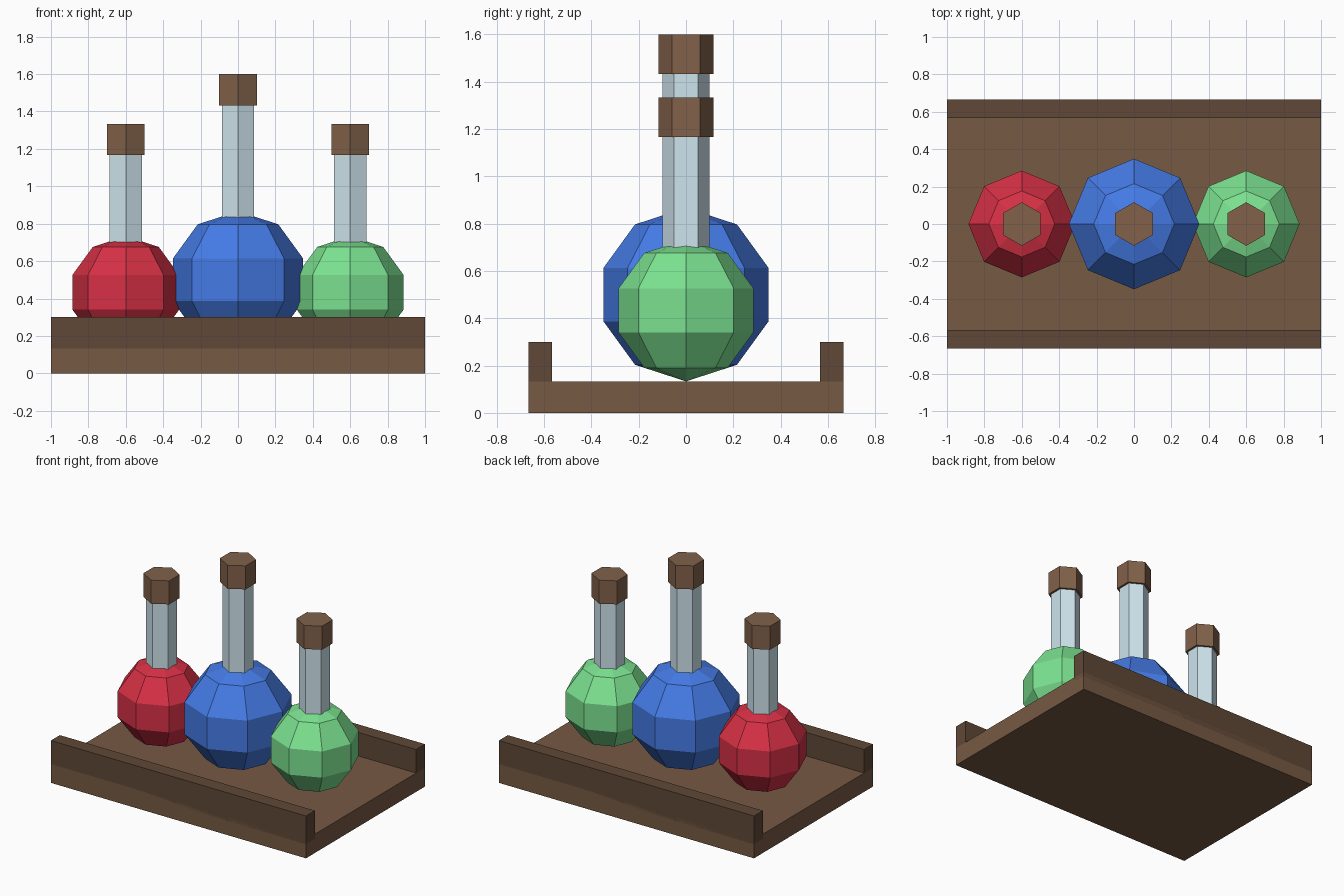
import bpy, bmesh
from mathutils import Matrix, Vector

if "Cube" in bpy.data.objects:
    bpy.data.objects.remove(bpy.data.objects["Cube"])


def material(name, rgb):
    m = bpy.data.materials.new(name)
    m.diffuse_color = (*rgb, 1)
    m.use_nodes = True
    m.node_tree.nodes["Principled BSDF"].inputs["Base Color"].default_value = m.diffuse_color
    return m


TRAY = material("tray_wood", (0.18, 0.10, 0.055))
RAIL = material("rail_wood", (0.115, 0.065, 0.038))
CORK = material("cork", (0.22, 0.12, 0.068))
GLASS = material("glass", (0.62, 0.78, 0.85))
RED = material("red_liquid", (0.68, 0.03, 0.06))
BLUE = material("blue_liquid", (0.06, 0.20, 0.80))
GREEN = material("green_liquid", (0.20, 0.76, 0.28))


def finish(name, bm, mat, loc):
    mesh = bpy.data.meshes.new(name)
    bm.to_mesh(mesh)
    bm.free()
    mesh.materials.append(mat)
    obj = bpy.data.objects.new(name, mesh)
    obj.location = loc
    bpy.context.collection.objects.link(obj)


def box(name, lo, hi, mat):
    lo, hi = Vector(lo), Vector(hi)
    bm = bmesh.new()
    bmesh.ops.create_cube(bm, size=1, matrix=Matrix.Diagonal((*(hi - lo), 1)))
    finish(name, bm, mat, (lo + hi) / 2)


def hex_prism(name, x, radius, z0, z1, mat):
    bm = bmesh.new()
    bmesh.ops.create_cone(bm, cap_ends=True, segments=6, radius1=radius,
                          radius2=radius, depth=z1 - z0)
    finish(name, bm, mat, (x, 0, (z0 + z1) / 2))


def flask(name, x, radius, neck_base, neck_top, mat):
    # round bulb resting on the tray, slim neck, cork stopper
    bm = bmesh.new()
    bmesh.ops.create_uvsphere(bm, u_segments=8, v_segments=5, radius=radius)
    finish(name + "_bulb", bm, mat, (x, 0, 0.1333 + radius))
    hex_prism(name + "_neck", x, 0.1, neck_base, neck_top, GLASS)
    hex_prism(name + "_stopper", x, 0.1167, neck_top, neck_top + 0.1667, CORK)


# tray with a raised rail along the front and back
box("tray_base", (-1, -0.6667, 0), (1, 0.6667, 0.1333), TRAY)
box("front_rail", (-1, -0.6667, 0.1), (1, -0.5667, 0.3), RAIL)
box("back_rail", (-1, 0.5667, 0.1), (1, 0.6667, 0.3), RAIL)

# three flasks
flask("red_flask", -0.6, 0.3, 0.6667, 1.1667, RED)
flask("blue_flask", 0, 0.3667, 0.7667, 1.4333, BLUE)
flask("green_flask", 0.6, 0.3, 0.6667, 1.1667, GREEN)
